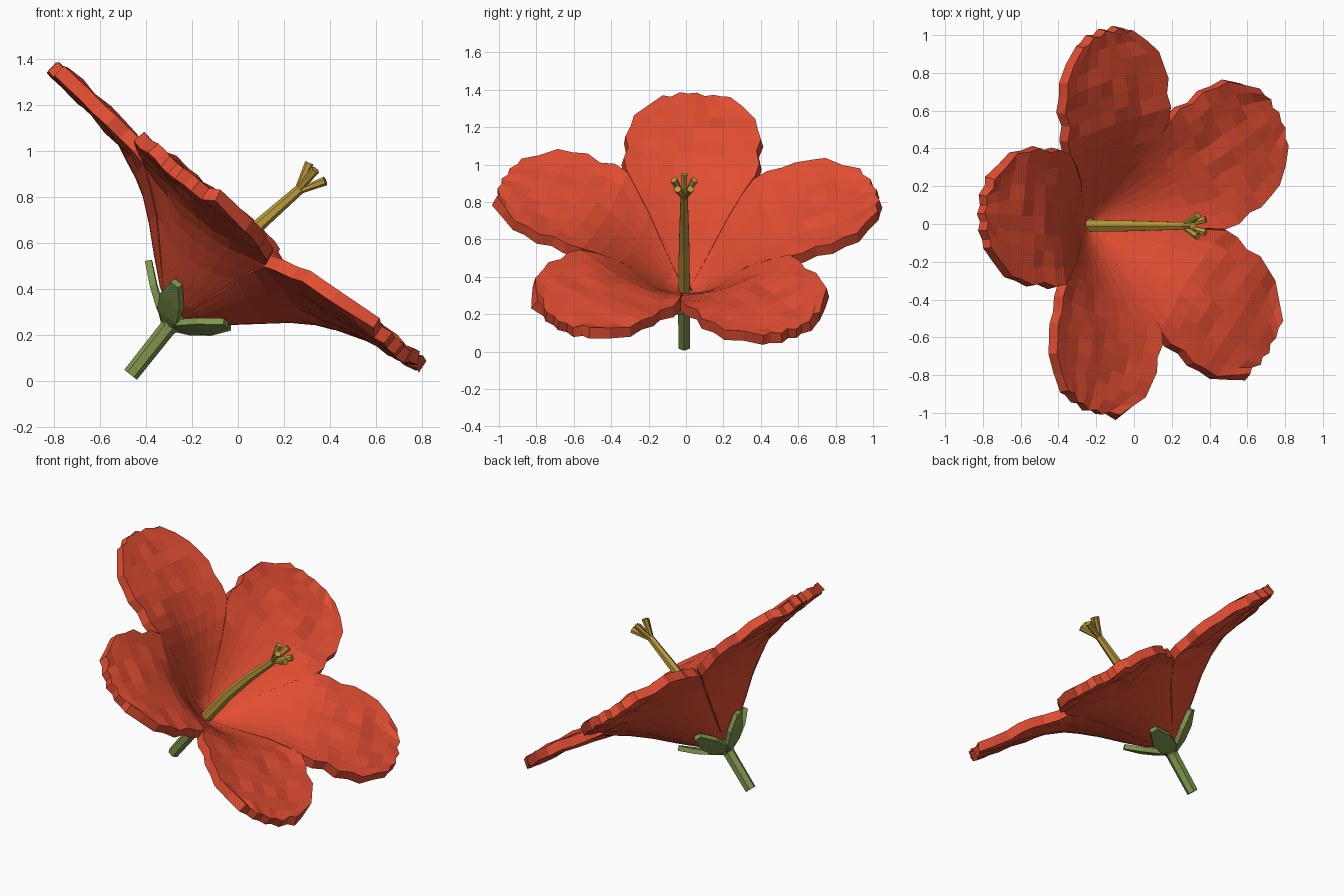
import bpy, bmesh, math, random
from mathutils import Vector, Matrix

if "Cube" in bpy.data.objects:
    bpy.data.objects.remove(bpy.data.objects["Cube"])

random.seed(4)

def material(name, rgb):
    m = bpy.data.materials.new(name)
    m.diffuse_color = (*rgb, 1)
    m.use_nodes = True
    m.node_tree.nodes["Principled BSDF"].inputs["Base Color"].default_value = m.diffuse_color
    return m

RED = material("petal red", (0.75, 0.075, 0.032))
GREEN = material("stem green", (0.21, 0.30, 0.075))
YELLOW = material("pollen yellow", (0.50, 0.33, 0.045))

# Flower frame: local z is the bloom axis, local x points down the tilted face
FRAME = Matrix.Translation((-0.28, 0, 0.27)) @ Matrix.Rotation(math.radians(39), 4, 'Y')
ANGLES = [math.radians(a) for a in (177, 105, 33, -39, -111)]
LENGTHS = (1.015, 0.975, 1.0, 1.0, 0.975)

def lerp_table(table, x):
    for (x0, y0), (x1, y1) in zip(table, table[1:]):
        if x <= x1:
            return y0 + (y1 - y0) * (x - x0) / (x1 - x0)
    return table[-1][1]

def make_object(name, bm, mat):
    mesh = bpy.data.meshes.new(name)
    bm.to_mesh(mesh)
    bm.free()
    mesh.materials.append(mat)
    ob = bpy.data.objects.new(name, mesh)
    bpy.context.collection.objects.link(ob)
    return ob

def tube(name, points, radii, mat, sides=6):
    """Capped tube swept along points."""
    pts = [Vector(p) for p in points]
    bm = bmesh.new()
    rings = []
    for i, (p, r) in enumerate(zip(pts, radii)):
        d = (pts[min(i + 1, len(pts) - 1)] - pts[max(i - 1, 0)]).normalized()
        a = d.cross(Vector((0, 1, 0))).normalized()
        b = d.cross(a)
        rings.append([bm.verts.new(p + r * (a * math.cos(t) + b * math.sin(t)))
                      for t in (math.tau * k / sides for k in range(sides))])
    for r0, r1 in zip(rings, rings[1:]):
        for k in range(sides):
            n = (k + 1) % sides
            bm.faces.new((r0[k], r0[n], r1[n], r1[k]))
    bm.faces.new(rings[0])
    bm.faces.new(rings[-1])
    bmesh.ops.recalc_face_normals(bm, faces=bm.faces)
    return make_object(name, bm, mat)

# Trumpet height by radius, and petal half width by distance along the petal
FUNNEL = [(0, 0.06), (0.1, 0.12), (0.2, 0.205), (0.35, 0.34), (0.48, 0.43),
          (0.6, 0.48), (0.8, 0.52), (1.2, 0.56)]
WIDTH = [(0, 0), (0.48, 0.345), (0.6, 0.355), (0.8, 0.35), (0.9, 0.305),
         (0.98, 0.25), (1.03, 0.18)]
ROWS = (0.03, 0.1, 0.2, 0.3, 0.4, 0.48, 0.56, 0.64, 0.72, 0.8, 0.88, 0.96, 1.03)
COLS = 8

def sheet(name, rows, cols, point, thickness, mat):
    """Grid of points given a thickness on its back."""
    bm = bmesh.new()
    g = [[bm.verts.new(FRAME @ point(i, 2 * j / cols - 1, j)) for j in range(cols + 1)]
         for i in range(rows)]
    for i in range(rows - 1):
        for j in range(cols):
            bm.faces.new((g[i][j], g[i + 1][j], g[i + 1][j + 1], g[i][j + 1]))
    ob = make_object(name, bm, mat)
    mod = ob.modifiers.new("thickness", 'SOLIDIFY')
    mod.thickness = thickness
    mod.offset = -1

# Petals with scalloped rims
for n, (ang, length) in enumerate(zip(ANGLES, LENGTHS)):
    def petal_point(i, t, j):
        s, last = ROWS[i], i == len(ROWS) - 1
        half = lerp_table(WIDTH, s)
        if s > 0.5 and not last:
            half += 0.011 * (-1) ** i
        if s > 0.7:
            k = (s - 0.7) / 0.33
            s += k * 0.045 * (1 - t * t)
        if last:
            s += 0.009 * (-1) ** j
        s *= length
        a = t * half
        r = math.hypot(s, a)
        h = lerp_table(FUNNEL, r)
        if s > 0.45:
            h += random.uniform(-0.01, 0.01) + 0.012 * abs(t) ** 3
        return Vector((s * math.cos(ang) - a * math.sin(ang),
                       s * math.sin(ang) + a * math.cos(ang), h))
    sheet(f"petal_{n + 1}", len(ROWS), COLS, petal_point, 0.06, RED)

# Sepals hugging the back of the trumpet: (radius, height, half width)
SEPAL = [(0.0, -0.02, 0.03), (0.07, 0.015, 0.055), (0.15, 0.07, 0.06), (0.235, 0.14, 0.022)]
for n, ang in enumerate(ANGLES):
    def sepal_point(i, t, j):
        r, h, half = SEPAL[i]
        a = t * half
        return Vector((r * math.cos(ang) - a * math.sin(ang),
                       r * math.sin(ang) + a * math.cos(ang), h))
    sheet(f"sepal_{n + 1}", len(SEPAL), 2, sepal_point, 0.03, GREEN)

# Stem with flared top
tube("stem", [(-0.467, -0.01, 0.027), (-0.31, -0.01, 0.225), (-0.25, -0.005, 0.305)],
     (0.035, 0.037, 0.06), GREEN)

# Central column
tube("pistil", [(-0.24, -0.01, 0.31), (-0.05, -0.01, 0.535), (0.1, -0.01, 0.685), (0.27, -0.01, 0.835)],
     (0.036, 0.033, 0.028, 0.022), YELLOW)

# Five stigma branches fanning from the column tip
d = Vector((0.75, 0, 0.66)).normalized()
up, side = Vector((-d.z, 0, d.x)), Vector((0, 1, 0))
root = Vector((0.255, -0.01, 0.822))
for k in range(5):
    t = math.tau * k / 5
    fan = up * math.cos(t) + side * math.sin(t)
    tip = root + d * 0.125 + fan * 0.058
    tube(f"stigma_{k + 1}", [root, tip - (tip - root) * 0.25, tip], (0.013, 0.018, 0.02), YELLOW)
